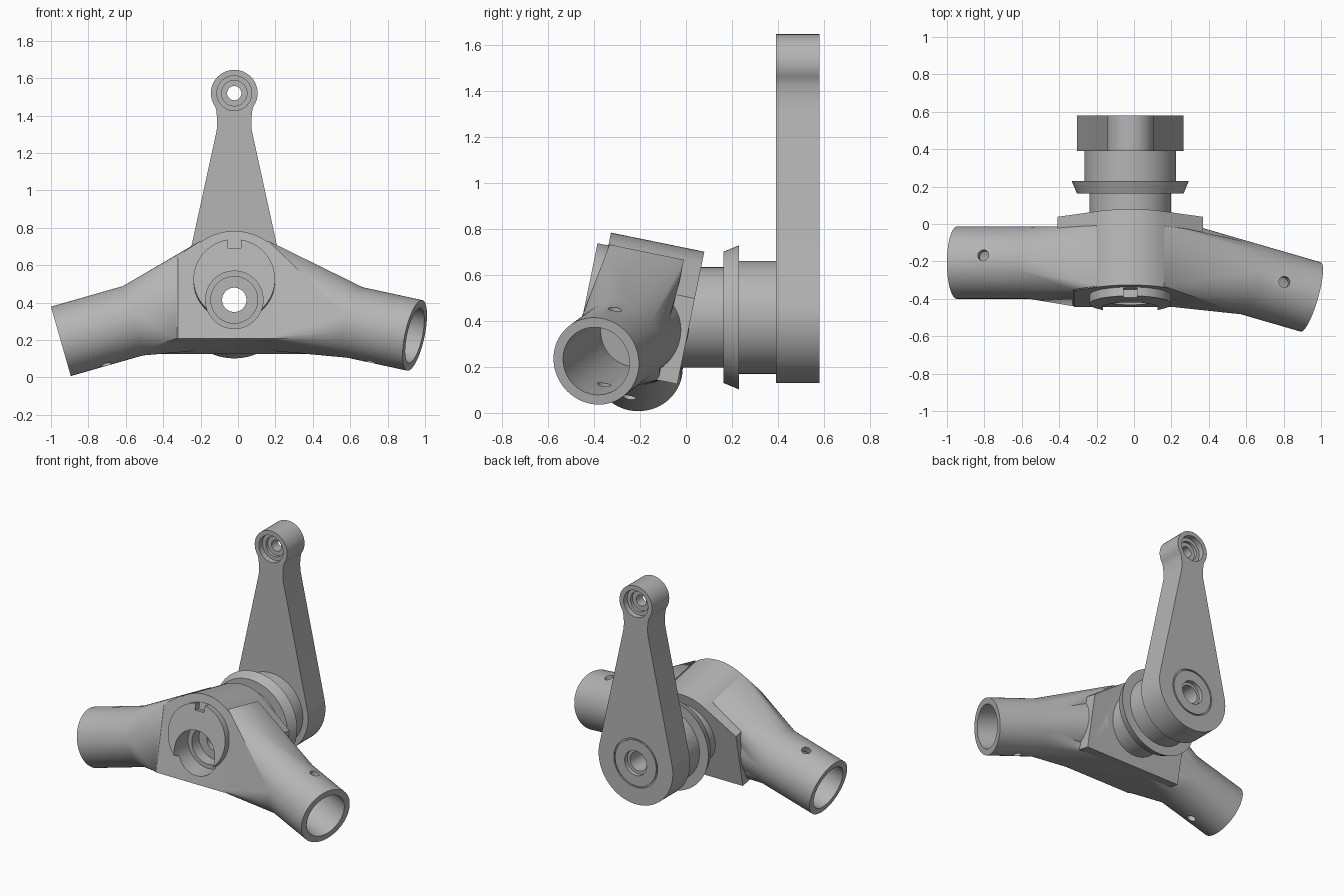
import bpy, bmesh, math
from mathutils import Vector, Matrix

if "Cube" in bpy.data.objects:
    bpy.data.objects.remove(bpy.data.objects["Cube"])

grey = bpy.data.materials.new("cast_grey")
grey.use_nodes = True
colour = (0.46, 0.46, 0.46, 1)
grey.diffuse_color = colour
grey.node_tree.nodes["Principled BSDF"].inputs["Base Color"].default_value = colour

CX, CZ = -0.02, 0.415                    # pivot axis, parallel to y
EYE_Z = 1.52
TILT = Matrix.Rotation(-0.2014, 4, 'X')  # the hub leans about x


def finish(bm, name):
    bmesh.ops.recalc_face_normals(bm, faces=bm.faces)
    mesh = bpy.data.meshes.new(name)
    bm.to_mesh(mesh)
    bm.free()
    mesh.materials.append(grey)
    ob = bpy.data.objects.new(name, mesh)
    bpy.context.collection.objects.link(ob)
    return ob


def hull(name, points):
    bm = bmesh.new()
    for p in points:
        bm.verts.new(p)
    res = bmesh.ops.convex_hull(bm, input=bm.verts)
    loose = {v for v in res["geom_interior"] + res["geom_unused"]
             if isinstance(v, bmesh.types.BMVert) and v.is_valid}
    bmesh.ops.delete(bm, geom=list(loose), context='VERTS')
    bmesh.ops.dissolve_limit(bm, angle_limit=0.01, verts=bm.verts, edges=bm.edges)
    return finish(bm, name)


def ring(centre, axis, r, n=64):
    q = Vector(axis).to_track_quat('Z', 'Y')
    return [Vector(centre) + q @ Vector((r * math.cos(a), r * math.sin(a), 0))
            for a in (i * math.tau / n for i in range(n))]


def rod(name, p, q, r, n=64):
    p, q = Vector(p), Vector(q)
    bm = bmesh.new()
    ends = [[bm.verts.new(v) for v in ring(c, q - p, r, n)] for c in (p, q)]
    for loop in ends:
        bm.faces.new(loop)
    for i in range(n):
        j = (i + 1) % n
        bm.faces.new((ends[0][i], ends[0][j], ends[1][j], ends[1][i]))
    return finish(bm, name)


def y_rod(z, y0, y1, r):
    return rod("cutter", (CX, y0, z), (CX, y1, z), r)


def lathe(name, profile, n=72):
    # profile is a closed loop of (radius, y) about the pivot axis
    bm = bmesh.new()
    loops = []
    for i in range(n):
        a = i * math.tau / n
        loops.append([bm.verts.new((CX + r * math.cos(a), y, CZ + r * math.sin(a)))
                      for r, y in profile])
    m = len(profile)
    for i in range(n):
        a, b = loops[i], loops[(i + 1) % n]
        for k in range(m):
            bm.faces.new((a[k], a[(k + 1) % m], b[(k + 1) % m], b[k]))
    return finish(bm, name)


def combine(ob, tool, operation):
    mod = ob.modifiers.new("combine", 'BOOLEAN')
    mod.operation, mod.object, mod.solver = operation, tool, 'EXACT'
    bpy.context.view_layer.objects.active = ob
    bpy.ops.object.modifier_apply(modifier=mod.name)
    bpy.data.objects.remove(tool)


def smooth(ob):
    bpy.ops.object.select_all(action='DESELECT')
    ob.select_set(True)
    bpy.context.view_layer.objects.active = ob
    bpy.ops.object.shade_smooth_by_angle(angle=math.radians(25))


# Hub: gabled prism with a rounded ridge, leaning backwards
FRONT, BACK, BASE, RIDGE, ROUND = -0.476, -0.062, 0.115, 0.702, 0.297
SLOPE = math.radians(35)


def gable(half, y):
    pts = [(CX - half, BASE), (CX + half, BASE)]
    for i in range(-8, 9):
        a = SLOPE * i / 8
        pts.append((CX + ROUND * math.sin(a), RIDGE - ROUND + ROUND * math.cos(a)))
    drop = (half - ROUND * math.sin(SLOPE)) * math.tan(SLOPE)
    low = RIDGE - ROUND + ROUND * math.cos(SLOPE) - drop
    pts += [(CX - half, low), (CX + half, low)]
    return [TILT @ Vector((x, y, z)) for x, z in pts]


hub = hull("hub", gable(0.30, FRONT) + gable(0.39, FRONT + 0.07) + gable(0.39, BACK))

# Tube sockets: outer end, inward axis and where the blend meets the tube
sockets = [
    (-1, Vector((-0.947, -0.207, 0.193)), Vector((1, 0, 0.286)).normalized(), 0.40),
    (1, Vector((0.945, -0.39, 0.225)), Vector((-1, 0.29, 0.216)).normalized(), 0.34),
]
for side, end, axis, start in sockets:
    combine(hub, rod("socket", end, end + axis * 0.8, 0.193), 'UNION')
    root = [TILT @ Vector((CX + side * x, y, z))
            for x, top in ((0.18, 0.65), (0.31, 0.56))
            for y in (FRONT + 0.004, BACK - 0.08) for z in (BASE + 0.004, top)]
    combine(hub, hull("blend", root + ring(end + axis * start, axis, 0.1928)), 'UNION')

# Front boss with its key slot
boss = rod("boss", TILT @ Vector((CX, -0.524, 0.43)), TILT @ Vector((CX, -0.3, 0.43)), 0.218)
combine(hub, boss, 'UNION')
slot = hull("slot", [TILT @ Vector((CX + x, y, z)) for x in (-0.035, 0.035)
                     for y in (-0.6, FRONT - 0.004) for z in (0.60, 0.67)])
combine(hub, slot, 'DIFFERENCE')

# Bores: pivot, tubes and tube pin holes
combine(hub, y_rod(CZ, -0.7, 0.2, 0.154), 'DIFFERENCE')
for side, end, axis, start in sockets:
    combine(hub, rod("bore", end - axis * 0.1, end + axis * 0.6, 0.15), 'DIFFERENCE')
    across = TILT @ Vector((0, 0, 1))
    across = (across - axis * across.dot(axis)).normalized() * 0.3
    mid = end + axis * 0.2
    combine(hub, rod("pin_hole", mid - across, mid + across, 0.03, 24), 'DIFFERENCE')
smooth(hub)

# Hollow pivot shaft with flared collar
shaft = lathe("pivot_shaft", [
    (0.065, -0.22), (0.125, -0.22), (0.125, -0.30), (0.157, -0.30), (0.157, -0.10),
    (0.218, -0.10), (0.218, 0.163), (0.285, 0.163), (0.313, 0.23), (0.245, 0.23),
    (0.245, 0.395), (0.065, 0.395)])
smooth(shaft)

# Lever arm outline: eye, waisted neck, tapered blade, round foot
half = []
for i in range(15):
    a = math.radians(90 - 126 * i / 14)
    half.append((0.125 * math.cos(a), EYE_Z + 0.125 * math.sin(a)))
half += [(0.096, 1.425), (0.092, 1.39), (0.091, 1.36), (0.094, 1.32)]
for i in range(25):
    a = math.radians(12 - 102 * i / 24)
    half.append((0.285 * math.cos(a), CZ + 0.285 * math.sin(a)))
outline = half + [(-x, z) for x, z in reversed(half[1:-1])]
Y0, Y1 = 0.39, 0.58
bm = bmesh.new()
face = bm.faces.new([bm.verts.new((CX + x, Y0, z)) for x, z in outline])
res = bmesh.ops.extrude_face_region(bm, geom=[face])
bmesh.ops.translate(bm, vec=(0, Y1 - Y0, 0),
                    verts=[v for v in res["geom"] if isinstance(v, bmesh.types.BMVert)])
arm = finish(bm, "lever_arm")

# Stepped eye hole and foot hole
combine(arm, y_rod(EYE_Z, 0.3, 0.7, 0.038), 'DIFFERENCE')
for r, depth in ((0.093, 0.04), (0.068, 0.06)):
    combine(arm, y_rod(EYE_Z, Y0 - 0.1, Y0 + depth, r), 'DIFFERENCE')
    combine(arm, y_rod(EYE_Z, Y1 - depth, Y1 + 0.1, r), 'DIFFERENCE')
combine(arm, y_rod(CZ, 0.3, 0.7, 0.065), 'DIFFERENCE')
combine(arm, y_rod(CZ, Y1 - 0.03, 0.7, 0.085), 'DIFFERENCE')
groove = lathe("groove", [(0.158, Y1 - 0.01), (0.168, Y1 - 0.01), (0.168, 0.6), (0.158, 0.6)])
combine(arm, groove, 'DIFFERENCE')
smooth(arm)
